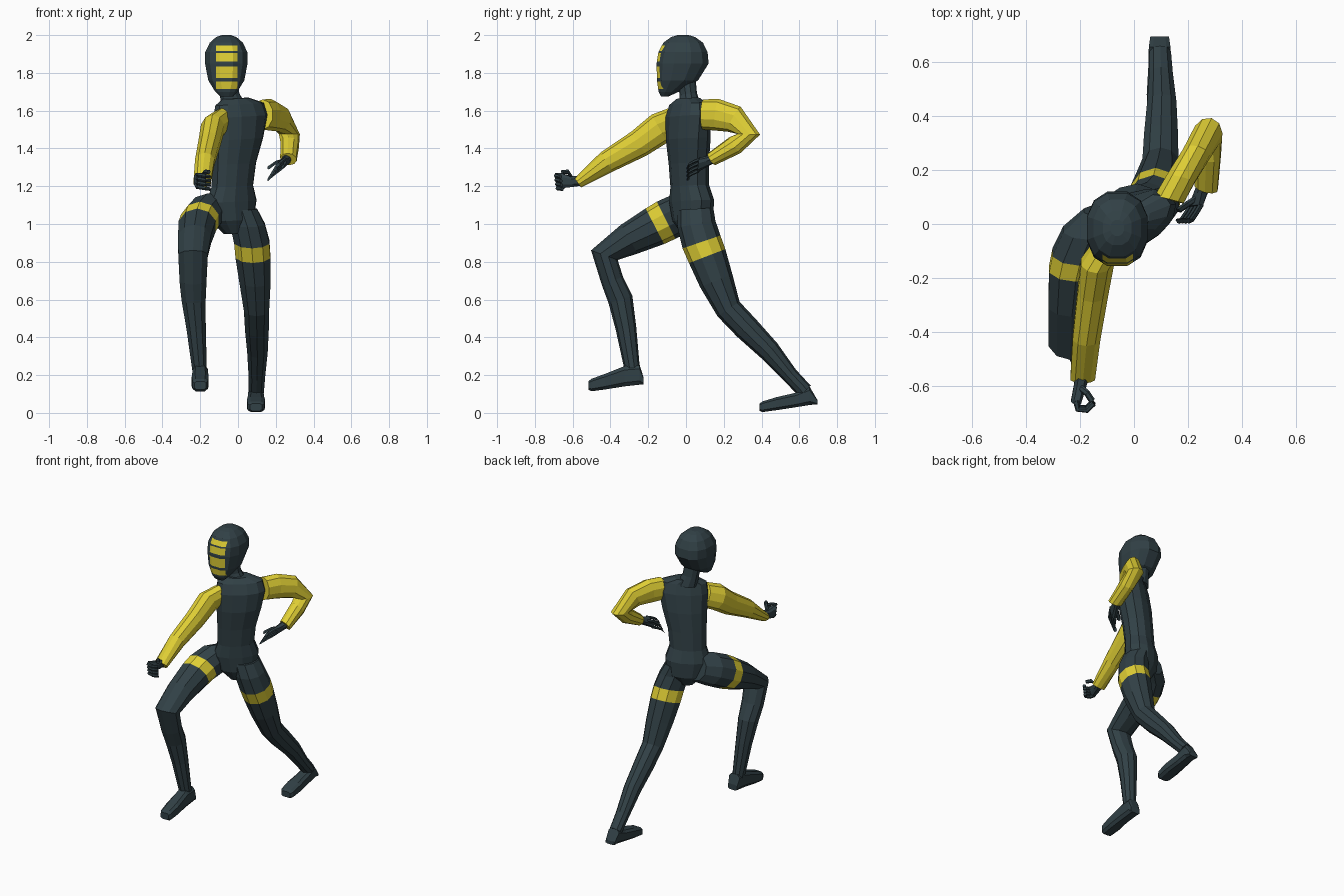
import bpy, bmesh, math
from mathutils import Vector


def material(name, rgb):
    m = bpy.data.materials.new(name)
    m.diffuse_color = (*rgb, 1)
    return m


DARK = material("dark slate", (0.031, 0.052, 0.061))
YELLOW = material("yellow", (0.74, 0.62, 0.035))


def finish(name, bm, mats):
    bmesh.ops.recalc_face_normals(bm, faces=bm.faces)
    me = bpy.data.meshes.new(name)
    bm.to_mesh(me)
    bm.free()
    for m in mats:
        me.materials.append(m)
    ob = bpy.data.objects.new(name, me)
    bpy.context.collection.objects.link(ob)
    return ob


def loft(path, side=(1, 0, 0), sides=10, power=1.0, accent=(), axis=None):
    """Skin rings (x, y, z, half width, half depth); accent = segments using the second colour."""
    bm = bmesh.new()
    u = Vector(side).normalized()
    pts = [Vector(p[:3]) for p in path]
    rings = []
    for i, p in enumerate(path):
        t = Vector((0, 0, 0))
        if i > 0:
            t += (pts[i] - pts[i - 1]).normalized()
        if i < len(pts) - 1:
            t += (pts[i + 1] - pts[i]).normalized()
        if axis:
            t = Vector(axis)
        v = t.cross(u).normalized()
        ring = []
        for k in range(sides):
            a = 2 * math.pi * (k + 0.5) / sides
            c, s = math.cos(a), math.sin(a)
            c = math.copysign(abs(c) ** power, c)
            s = math.copysign(abs(s) ** power, s)
            ring.append(bm.verts.new(pts[i] + u * c * p[3] + v * s * p[4]))
        rings.append(ring)
    for i in range(len(rings) - 1):
        for k in range(sides):
            n = (k + 1) % sides
            f = bm.faces.new((rings[i][k], rings[i][n], rings[i + 1][n], rings[i + 1][k]))
            f.material_index = 1 if i in accent else 0
    bm.faces.new(rings[0])
    bm.faces.new(rings[-1])
    return bm


# Torso, twisted so the right shoulder and hip lead
torso = [(-.025, .03, .95, .05, .055), (-.03, .035, 1.02, .12, .095), (-.035, .03, 1.12, .145, .1),
         (-.03, .02, 1.2, .118, .09), (-.02, .015, 1.32, .125, .092), (0, .012, 1.45, .145, .098),
         (.012, .01, 1.57, .16, .088), (.008, .01, 1.635, .145, .066), (-.012, .012, 1.665, .075, .052)]
finish("torso", loft(torso, side=(.83, .55, .05), sides=12, power=.9, axis=(0, 0, 1)), [DARK])

# Neck
finish("neck", loft([(-.02, .02, 1.62, .07, .058), (-.045, .012, 1.69, .055, .046),
                     (-.058, 0, 1.78, .055, .05)]), [DARK])

# Head with cut-in face bars
head = [(-.06, -.113, 1.675, .035, .02), (-.062, -.092, 1.70, .06, .055), (-.062, -.045, 1.76, .098, .112),
        (-.062, -.018, 1.85, .116, .142), (-.062, -.016, 1.91, .115, .134), (-.062, -.015, 1.96, .09, .108),
        (-.062, -.015, 1.99, .055, .065), (-.062, -.015, 2.0, .025, .03)]
bm = loft(head, sides=12, power=.85, axis=(0, 0, 1))
BARS = [(1.715, 1.755), (1.772, 1.835), (1.86, 1.905), (1.915, 1.945)]
FACE_X, FACE_W = -.06, .057
cuts = [((0, 0, z), (0, 0, 1)) for bar in BARS for z in bar]
cuts += [((FACE_X + s * FACE_W, 0, 0), (1, 0, 0)) for s in (-1, 1)]
for co, no in cuts:
    bmesh.ops.bisect_plane(bm, geom=bm.verts[:] + bm.edges[:] + bm.faces[:], plane_co=co, plane_no=no)
for f in bm.faces:
    c = f.calc_center_median()
    if c.y < -.06 and abs(c.x - FACE_X) < FACE_W and any(a < c.z < b for a, b in BARS):
        f.material_index = 1
finish("head", bm, [DARK, YELLOW])

# Legs with thigh bands
right_leg = [(-.1, .05, 1.08, .09, .09), (-.165, -.02, 1.06, .102, .108), (-.202, -.105, 1.02, .105, .11),
             (-.216, -.165, .988, .103, .106), (-.23, -.3, .92, .092, .088), (-.238, -.432, .835, .082, .075),
             (-.238, -.39, .7, .075, .06), (-.235, -.347, .6, .067, .066), (-.222, -.318, .45, .054, .055),
             (-.203, -.283, .22, .04, .04)]
left_leg = [(.02, .05, 1.08, .085, .095), (.05, .055, 1.0, .096, .102), (.073, .082, .905, .098, .106),
            (.079, .112, .83, .097, .103), (.09, .16, .7, .087, .092), (.098, .225, .55, .07, .07),
            (.1, .32, .45, .066, .068), (.103, .44, .33, .057, .058), (.1, .55, .2, .046, .043),
            (.097, .63, .115, .042, .042)]
finish("right_leg", loft(right_leg, accent=(2,)), [DARK, YELLOW])
finish("left_leg", loft(left_leg, accent=(2,)), [DARK, YELLOW])


# Feet, from (y, bottom, top, half width) stations
def foot(name, x, stations):
    path = [(x, y, (lo + hi) / 2, w, (hi - lo) / 2) for y, lo, hi, w in stations]
    finish(name, loft(path, sides=8, power=.55, axis=(0, -1, 0)), [DARK])


foot("right_foot", -.2, [(-.225, .15, .19, .036), (-.245, .147, .255, .042), (-.325, .138, .25, .042),
                         (-.43, .122, .208, .047), (-.5, .113, .182, .042), (-.517, .122, .168, .032)])
foot("left_foot", .095, [(.695, .045, .07, .036), (.655, .04, .14, .042), (.58, .028, .108, .044),
                         (.48, .013, .085, .05), (.405, .003, .062, .046), (.388, .01, .05, .034)])

# Sleeves
right_arm = [(-.085, -.06, 1.54, .058, .08), (-.135, -.14, 1.505, .064, .085), (-.152, -.25, 1.425, .06, .075),
             (-.176, -.42, 1.328, .054, .06), (-.19, -.573, 1.218, .048, .03)]
left_arm = [(.13, .09, 1.58, .058, .08), (.172, .165, 1.578, .056, .084), (.228, .255, 1.555, .053, .075),
            (.272, .332, 1.475, .055, .062), (.274, .26, 1.418, .05, .052), (.267, .135, 1.343, .046, .037)]
finish("right_sleeve", loft(right_arm), [YELLOW])
finish("left_sleeve", loft(left_arm, side=(.97, -.25, 0)), [YELLOW])


# Hands: palm plus curled fingers spread along one direction
def hand(name, palm, side, finger, spread, thumb):
    finish(name + "_palm", loft(palm, side=side, sides=8, power=.75), [DARK])
    for i in range(4):
        off = Vector(spread) * (i - 1.5)
        path = [(*(Vector(p) + off), .011, .011) for p in finger]
        finish(f"{name}_finger_{i + 1}", loft(path, side=side, sides=6), [DARK])
    path = [(*p, .012, .012) for p in thumb]
    finish(name + "_thumb", loft(path, side=side, sides=6), [DARK])


hand("right_hand",
     [(-.19, -.55, 1.23, .028, .028), (-.2, -.6, 1.225, .03, .024), (-.215, -.66, 1.23, .043, .02)],
     (0, -.2, 1),
     [(-.215, -.65, 1.228), (-.208, -.682, 1.228), (-.175, -.685, 1.222), (-.15, -.66, 1.218)],
     (0, -.003, .022),
     [(-.2, -.605, 1.245), (-.175, -.625, 1.277), (-.155, -.655, 1.275)])
hand("left_hand",
     [(.262, .15, 1.348, .026, .026), (.245, .11, 1.33, .032, .022), (.228, .065, 1.312, .042, .018)],
     (.5, .1, .85),
     [(.23, .07, 1.312), (.212, .04, 1.3), (.195, .015, 1.285), (.18, .01, 1.268)],
     (.012, 0, .02),
     [(.24, .1, 1.335), (.2, .075, 1.325), (.165, .05, 1.3)])
